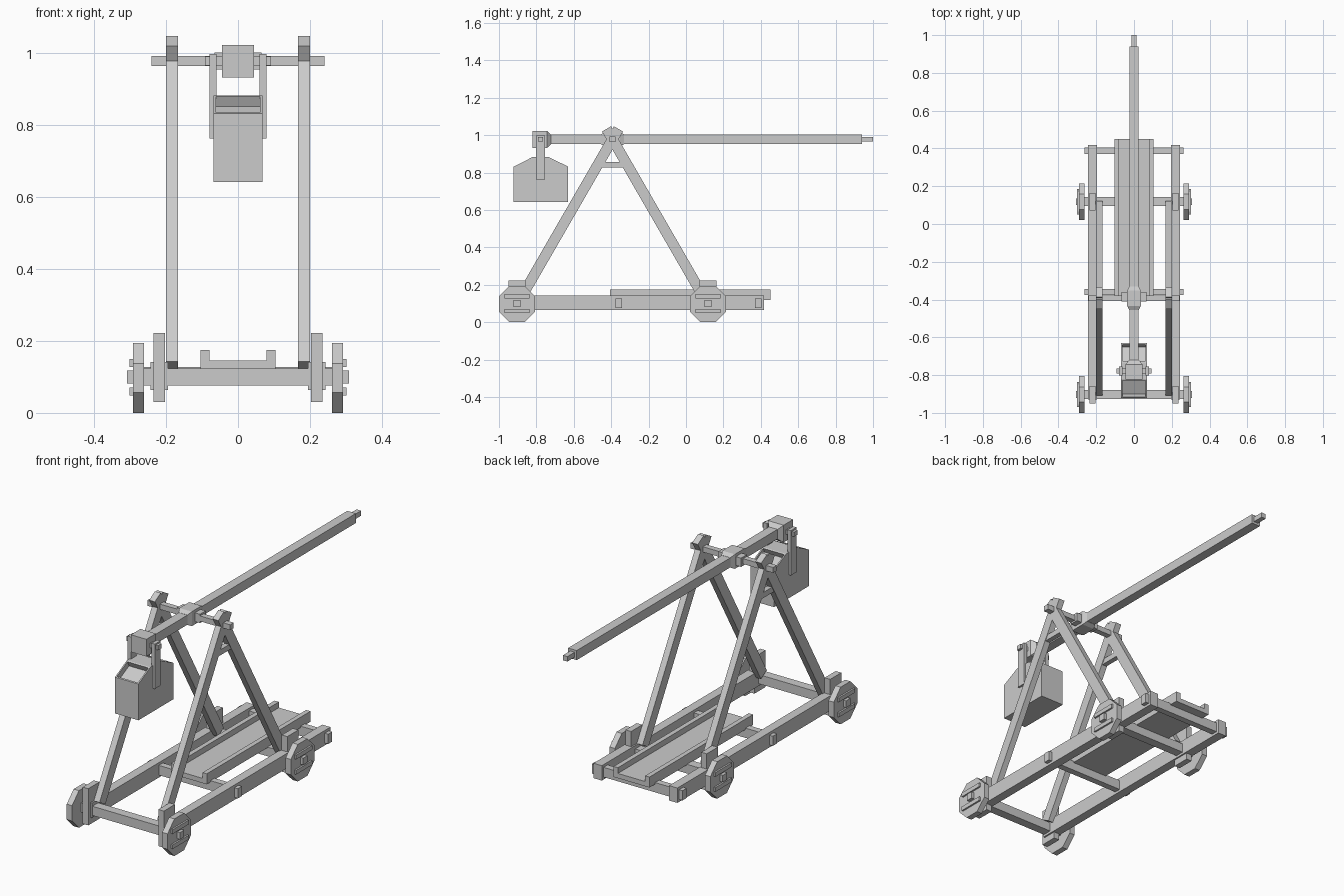
import bpy, bmesh, math
from mathutils import Vector

if "Cube" in bpy.data.objects:
    bpy.data.objects.remove(bpy.data.objects["Cube"])

WHEEL_Y = (-0.903, 0.118)      # axle positions
PIV_Y, PIV_Z = -0.393, 0.978   # throwing arm pivot


def finish(name, bm):
    bmesh.ops.recalc_face_normals(bm, faces=bm.faces[:])
    me = bpy.data.meshes.new(name)
    bm.to_mesh(me)
    bm.free()
    ob = bpy.data.objects.new(name, me)
    bpy.context.collection.objects.link(ob)
    return ob


def box(name, x, y, z):
    """Box from (min, max) ranges."""
    bm = bmesh.new()
    bmesh.ops.create_cube(bm, size=1)
    for v in bm.verts:
        v.co = Vector([(r[0] + r[1]) / 2 + c * (r[1] - r[0]) for r, c in zip((x, y, z), v.co)])
    return finish(name, bm)


def prism(name, pts, x0, x1):
    """Side profile (y, z) extruded along x."""
    bm = bmesh.new()
    f = bm.faces.new([bm.verts.new((x0, y, z)) for y, z in pts])
    r = bmesh.ops.extrude_face_region(bm, geom=[f])
    bmesh.ops.translate(bm, vec=(x1 - x0, 0, 0),
                        verts=[g for g in r["geom"] if isinstance(g, bmesh.types.BMVert)])
    return finish(name, bm)


def mid(c, h):
    return (c - h, c + h)


def side(s, a, b):
    return tuple(sorted((s * a, s * b)))


def sleeve(name, y0, y1, z, hx, hz, tips):
    """Block around the arm, tapered at the chosen ends (-1 / 1)."""
    bm = bmesh.new()
    bmesh.ops.create_cube(bm, size=2)
    for v in bm.verts:
        v.co = (v.co.x * hx, y0 if v.co.y < 0 else y1, z + v.co.z * hz)
    for t in tips:
        bm.faces.ensure_lookup_table()
        bm.normal_update()
        f = [f for f in bm.faces if f.normal.y * t > 0.9][0]
        r = bmesh.ops.extrude_face_region(bm, geom=[f])
        for v in [g for g in r["geom"] if isinstance(g, bmesh.types.BMVert)]:
            v.co.y += t * 0.022
            v.co.x *= 0.026 / hx
            v.co.z = z + (v.co.z - z) * 0.026 / hz
        bmesh.ops.delete(bm, geom=[f], context='FACES_ONLY') if f.is_valid else None
    return finish(name, bm)


# Chassis: rails, cross bars and projectile trough
for s in (-1, 1):
    box("side_rail", side(s, 0.195, 0.243), (-0.93, 0.418), (0.064, 0.142))
for y in (-0.36, 0.387):
    box("cross_bar", (-0.263, 0.263), mid(y, 0.017), (0.077, 0.128))
box("trough_floor", (-0.104, 0.104), (-0.407, 0.451), (0.12, 0.145))
for s in (-1, 1):
    box("trough_wall", side(s, 0.079, 0.104), (-0.407, 0.451), (0.12, 0.175))

# Axles and octagonal wheels
R = 0.097 / math.cos(math.pi / 8)
for y in WHEEL_Y:
    box("axle_beam", (-0.262, 0.262), mid(y, 0.024), (0.076, 0.124))
    box("axle_end", (-0.308, 0.308), mid(y, 0.018), (0.082, 0.118))
    octagon = [(y + R * math.cos(a), 0.097 + R * math.sin(a))
               for a in [math.pi / 8 + i * math.pi / 4 for i in range(8)]]
    for s in (-1, 1):
        prism("wheel", octagon, *side(s, 0.261, 0.292))
        box("axle_plate", side(s, 0.203, 0.235), mid(y, 0.046), (0.03, 0.222))
        for z in (0.06, 0.139):
            box("wheel_batten", side(s, 0.285, 0.301), mid(y, 0.067), mid(z, 0.011))

# A-frames: crossed legs with a small tie
for s in (-1, 1):
    for t in (-1, 1):
        d = Vector((t * 0.5, -0.866))
        n = Vector((0.866, t * 0.5)) * 0.028
        p = Vector((PIV_Y, PIV_Z))
        a, b = p - d * 0.064, p + d * 0.98
        prism("frame_leg", [a + n, b + n, b - n, a - n], *side(s, 0.167, 0.2))
    box("frame_tie", side(s, 0.17, 0.197), mid(PIV_Y, 0.075), (0.828, 0.857))

# Pivot axle with collars
box("pivot_axle", (-0.24, 0.24), mid(PIV_Y, 0.015), mid(PIV_Z, 0.014))
for s in (-1, 1):
    box("pivot_collar", side(s, 0.03, 0.066), mid(PIV_Y + 0.008, 0.024), mid(PIV_Z, 0.023))

# Throwing arm
box("throwing_arm", (-0.025, 0.025), (-0.75, 0.94), mid(PIV_Z, 0.025))
box("arm_tip", (-0.013, 0.013), (0.93, 1.0), mid(PIV_Z, 0.013))
sleeve("pivot_block", PIV_Y - 0.04, PIV_Y + 0.04, PIV_Z, 0.036, 0.038, (-1, 1))
sleeve("arm_end_block", -0.822, -0.743, PIV_Z - 0.001, 0.045, 0.045, (1,))

# Counterweight hanger
box("hanger_pin", (-0.092, 0.092), mid(-0.778, 0.014), mid(PIV_Z, 0.012))
for s in (-1, 1):
    box("hanger_strap", side(s, 0.06, 0.079), mid(-0.778, 0.023), (0.763, 0.998))

# Counterweight box with recessed sloping openings
weight = prism("counterweight", [(-0.921, 0.642), (-0.631, 0.642), (-0.631, 0.832),
                                 (-0.732, 0.882), (-0.822, 0.882), (-0.921, 0.832)], -0.068, 0.068)
bm = bmesh.new()
bm.from_mesh(weight.data)
bm.normal_update()
slopes = [f for f in bm.faces if 0.3 < f.normal.z < 0.95]
bmesh.ops.inset_individual(bm, faces=slopes, thickness=0.01)
for f in slopes:
    n = f.normal.copy()
    bmesh.ops.inset_individual(bm, faces=[f], thickness=0.0)
    for v in f.verts:
        v.co -= n * 0.03
bm.to_mesh(weight.data)
bm.free()
